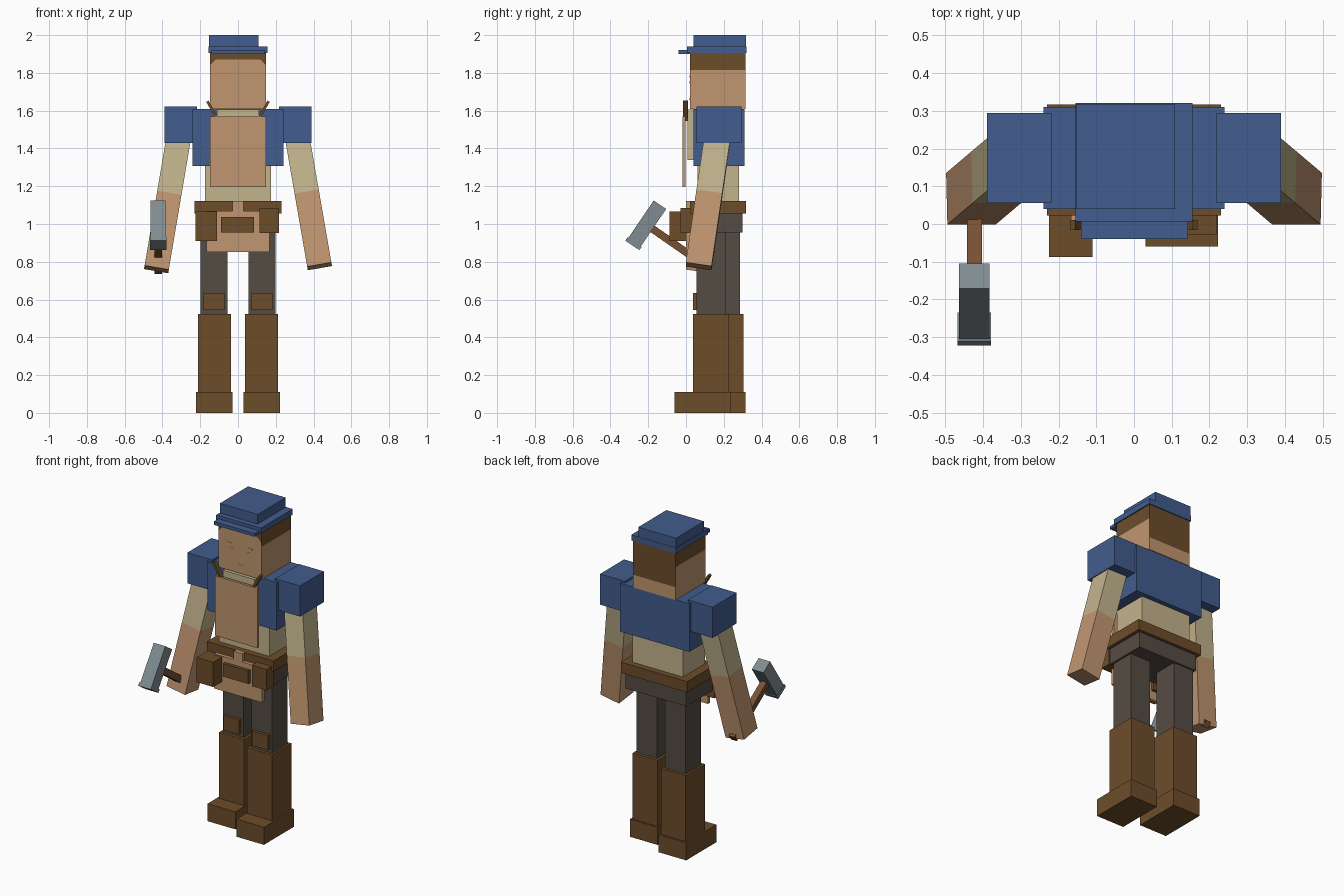
import bpy, bmesh, math
from mathutils import Matrix, Vector

if "Cube" in bpy.data.objects:
    bpy.data.objects.remove(bpy.data.objects["Cube"])


def mat(name, r, g, b):
    def lin(c):
        c /= 255
        return c / 12.92 if c <= 0.04045 else ((c + 0.055) / 1.055) ** 2.4
    m = bpy.data.materials.new(name)
    m.diffuse_color = (lin(r), lin(g), lin(b), 1)
    m.use_nodes = True
    m.node_tree.nodes["Principled BSDF"].inputs["Base Color"].default_value = m.diffuse_color
    return m


SKIN = mat("tan skin", 193, 150, 112)
BLUE = mat("cloth blue", 66, 93, 142)
SHIRT = mat("shirt khaki", 195, 180, 141)
TROUSER = mat("trouser grey", 85, 76, 67)
BROWN = mat("leather brown", 109, 77, 42)
METAL = mat("steel grey", 128, 140, 145)
WOOD = mat("handle wood", 120, 80, 50)


def finish(name, bm, *mats):
    me = bpy.data.meshes.new(name)
    bm.to_mesh(me)
    bm.free()
    ob = bpy.data.objects.new(name, me)
    for m in mats:
        me.materials.append(m)
    bpy.context.collection.objects.link(ob)
    return ob


def cuboid(x, y, z):
    """Box mesh from three (min, max) ranges."""
    bm = bmesh.new()
    bmesh.ops.create_cube(bm, size=1)
    for v in bm.verts:
        v.co = [r[0] if c < 0 else r[1] for c, r in zip(v.co, (x, y, z))]
    return bm


def box(name, m, x, y, z):
    return finish(name, cuboid(x, y, z), m)


def pair(name, m, x, y, z, stride=0):
    """Mirrored boxes; the right one is set back by stride."""
    box(name + "_left", m, x, y, z)
    box(name + "_right", m, (-x[1], -x[0]), (y[0] + stride, y[1] + stride), z)


def beam(name, m, a, b, w, d):
    """Box of section w (across) by d (deep) running from a to b."""
    a, b = Vector(a), Vector(b)
    up = (b - a).normalized()
    side = Vector((0, 1, 0)).cross(up).normalized()
    deep = up.cross(side)
    rot = Matrix((side, deep, up)).transposed().to_4x4()
    bm = cuboid((-w / 2, w / 2), (-d / 2, d / 2), (0, (b - a).length))
    bm.transform(Matrix.Translation(a) @ rot)
    return finish(name, bm, m)


def cut(bm, co, no):
    bmesh.ops.bisect_plane(bm, geom=bm.verts[:] + bm.edges[:] + bm.faces[:],
                           plane_co=co, plane_no=no)


# Head: hair coloured by cut lines on front, sides and back
bm = cuboid((-.148, .148), (.02, .314), (1.61, 1.905))
for z in (1.69, 1.815, 1.87):
    cut(bm, (0, 0, z), (0, 0, 1))
for s in (-1, 1):
    cut(bm, (s * .148, 0, 1.84), (s, 0, 1))
bm.normal_update()
for f in bm.faces:
    c, n = f.calc_center_median(), f.normal
    if n.z > .5:
        hair = True
    elif n.y > .5:
        hair = c.z > 1.69
    elif n.y < -.5:
        hair = c.z > 1.87 or abs(c.x) + c.z > 1.988
    else:
        hair = abs(n.x) > .5 and c.z > 1.815
    f.material_index = int(hair)
finish("head", bm, SKIN, BROWN)

# Face details
pair("brow", SKIN, (.04, .085), (.0185, .021), (1.775, 1.786))
pair("eye", SKIN, (.045, .065), (.0185, .021), (1.745, 1.757))
box("mouth", SKIN, (-.025, .025), (.0185, .021), (1.656, 1.666))

# Cap
box("cap_crown", BLUE, (-.153, .108), (.04, .318), (1.94, 2))
box("cap_band", BLUE, (-.155, .155), (.006, .32), (1.905, 1.94))
box("cap_visor", BLUE, (-.14, .143), (-.04, .03), (1.9, 1.92))

# Torso
box("jacket", BLUE, (-.24, .24), (.04, .31), (1.308, 1.61))
pair("sleeve", BLUE, (.218, .39), (.056, .294), (1.43, 1.622))
box("shirt_front", SHIRT, (-.11, .11), (.008, .045), (1.34, 1.605))
box("shirt_waist", SHIRT, (-.175, .175), (.06, .28), (1.1, 1.32))

# Apron and its straps
box("apron_bib", SKIN, (-.148, .148), (-.018, -.002), (1.196, 1.57))
box("apron_skirt", SKIN, (-.167, .167), (0, .022), (.853, 1.07))
box("apron_buckle", SKIN, (-.03, .03), (0, .03), (1.06, 1.122))
for s, n in ((1, "left"), (-1, "right")):
    beam("apron_strap_" + n, BROWN, (s * .105, -.003, 1.55),
         (s * .162, -.003, 1.65), .014, .026)

# Belt and pouches
box("belt", BROWN, (-.23, .23), (.022, .317), (1.055, 1.122))
box("pouch_large", BROWN, (-.225, -.11), (-.088, .04), (.91, 1.065))
box("pouch_middle", BROWN, (-.09, .085), (-.02, .04), (.955, 1.037))
box("pouch_small", BROWN, (.115, .218), (-.028, .04), (.953, 1.085))

# Hips, legs and boots in a slight stride
box("hips", TROUSER, (-.21, .21), (.035, .298), (.955, 1.06))
pair("leg", TROUSER, (.055, .198), (.056, .208), (.5, .96), .078)
pair("knee_pad", BROWN, (.072, .182), (.037, .06), (.545, .635), .078)
pair("boot_shaft", BROWN, (.038, .211), (.037, .228), (.1, .523), .076)
pair("boot_foot", BROWN, (.03, .222), (-.06, .238), (0, .11), .077)

# Arms: one tilted box each, skin below the sleeve edge
for s, n, z in ((1, "left", .776), (-1, "right", .76)):
    low, high = Vector((s * .432, .067, z)), Vector((s * .315, .166, 1.45))
    arm = beam("arm_" + n, SHIRT, low, high, .13, .138)
    bm = bmesh.new()
    bm.from_mesh(arm.data)
    mid = low.lerp(high, .573)
    axis = (high - low).normalized()
    cut(bm, mid, axis)
    for f in bm.faces:
        f.material_index = int((f.calc_center_median() - mid).dot(axis) < -1e-4)
    bm.to_mesh(arm.data)
    bm.free()
    arm.data.materials.append(SKIN)

# Hammer: head square to the handle, with a slightly wider striking end
X = -.423
beam("hammer_handle", WOOD, (X, -.2, .99), (X, .142, .752), .04, .04)
beam("hammer_head", METAL, (X, -.275, .9), (X, -.138, 1.102), .08, .08)
beam("hammer_face", METAL, (X, -.284, .887), (X, -.272, .905), .088, .09)
